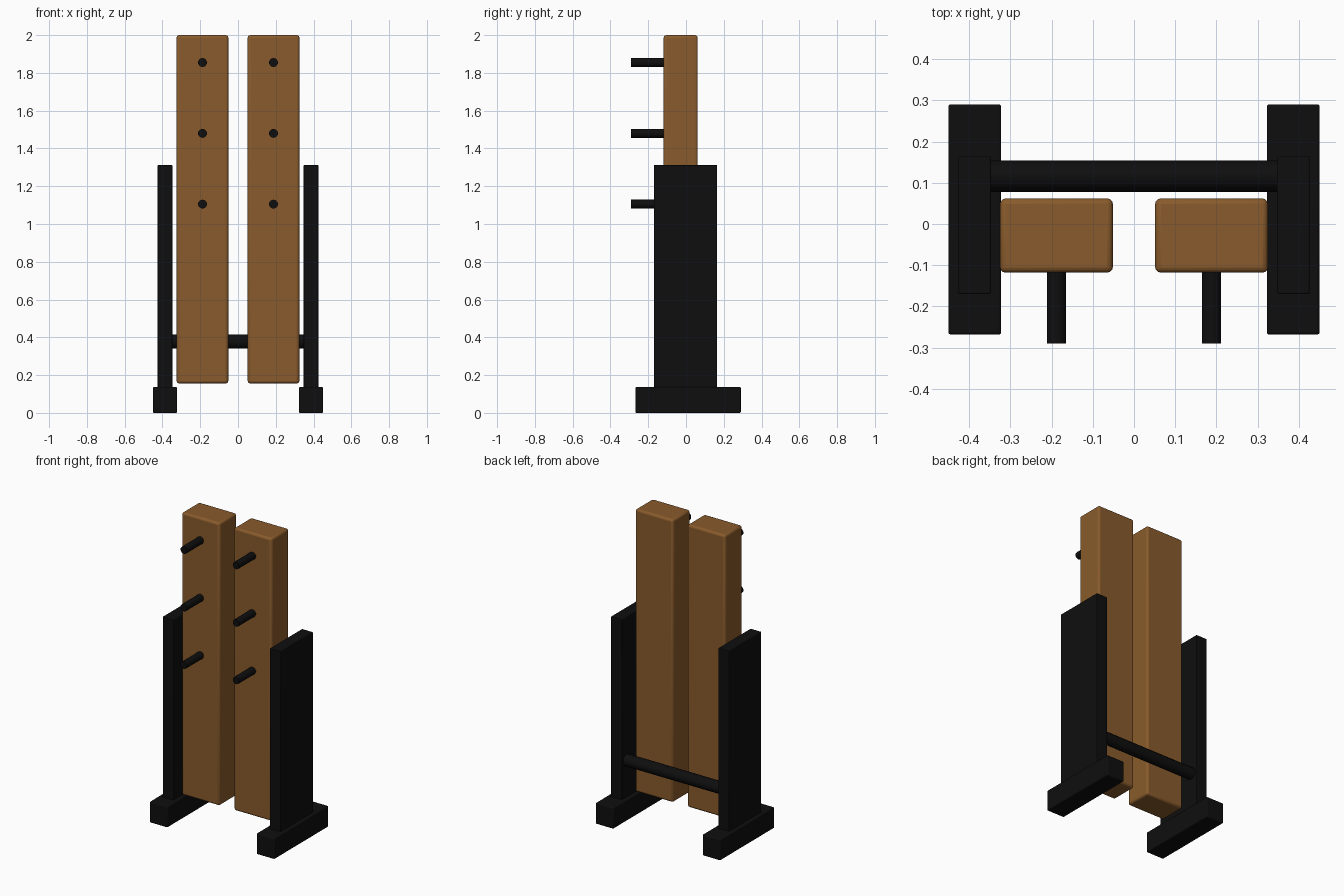
import bpy
from math import radians
from mathutils import Vector

if "Cube" in bpy.data.objects:
    bpy.data.objects.remove(bpy.data.objects["Cube"], do_unlink=True)


def make_material(name, rgb):
    mat = bpy.data.materials.new(name)
    mat.use_nodes = True
    color = (*rgb, 1)
    mat.diffuse_color = color
    bsdf = mat.node_tree.nodes["Principled BSDF"]
    bsdf.inputs["Base Color"].default_value = color
    bsdf.inputs["Roughness"].default_value = 0.6
    return mat


wood = make_material("warm brown wood", (0.25, 0.105, 0.025))
black = make_material("matte black", (0.0045, 0.0045, 0.0045))


def finish(obj, name, mat):
    obj.name = name
    obj.data.materials.append(mat)
    bpy.ops.object.shade_smooth_by_angle(angle=radians(40))


def block(name, low, high, mat, bevel):
    """Box between two corners with softened edges."""
    low, high = Vector(low), Vector(high)
    bpy.ops.mesh.primitive_cube_add(size=1, location=(low + high) / 2)
    obj = bpy.context.object
    obj.scale = high - low
    bpy.ops.object.transform_apply(location=False, rotation=False, scale=True)
    mod = obj.modifiers.new("soft edges", "BEVEL")
    mod.width = bevel
    mod.segments = 3
    finish(obj, name, mat)


def rod(name, center, radius, length, rotation, sides):
    bpy.ops.mesh.primitive_cylinder_add(vertices=sides, radius=radius, depth=length,
                                        location=center, rotation=rotation)
    finish(bpy.context.object, name, black)


def mirrored_block(name, side, sign, low, high, mat, bevel):
    xs = sorted((sign * low[0], sign * high[0]))
    block(f"{side}_{name}", (xs[0], *low[1:]), (xs[1], *high[1:]), mat, bevel)


for side, sign in (("left", 1), ("right", -1)):
    # Foot, upright panel and wooden post on each side
    mirrored_block("foot", side, sign, (0.322, -0.268, 0), (0.45, 0.29, 0.137), black, 0.006)
    mirrored_block("side_panel", side, sign, (0.347, -0.17, 0.13), (0.426, 0.165, 1.312), black, 0.004)
    mirrored_block("wooden_post", side, sign, (0.051, -0.118, 0.156), (0.325, 0.062, 2.0), wood, 0.014)

    # Three pegs sticking out of the front of each post
    for level, z in (("lower", 1.105), ("middle", 1.48), ("upper", 1.855)):
        rod(f"{side}_{level}_peg", (sign * 0.188, -0.19, z), 0.024, 0.2,
            (radians(90), 0, 0), 10)

# Round bar joining the panels behind the posts
rod("rear_crossbar", (0, 0.116, 0.378), 0.038, 0.7, (0, radians(90), 0), 12)
